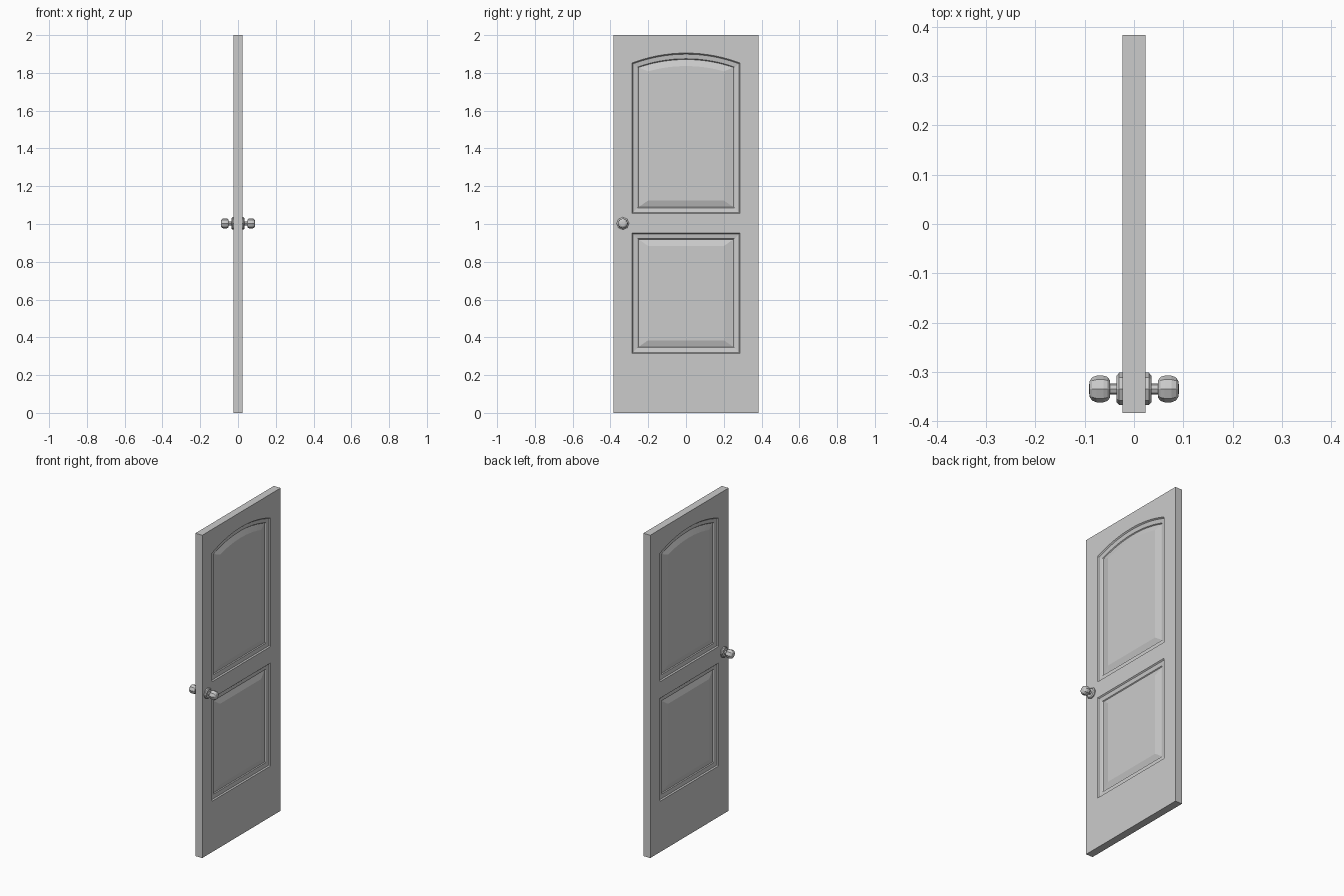
import bpy, bmesh, math
from mathutils import Matrix

if "Cube" in bpy.data.objects:
    bpy.data.objects.remove(bpy.data.objects["Cube"])

W, H, T = 0.3835, 2.0, 0.0235      # half width, height, half thickness
PW = 0.287                         # panel half width
LOW = (0.315, 0.953)               # lower panel bottom, top
UP = (1.055, 1.905)                # upper panel bottom, arch apex
R = 0.8036                         # arch radius
# moulding section: side inset, vertical inset, depth
SECTION = [(0, 0, 0), (.006, .006, .007), (.03, .03, .011),
           (.036, .034, .016), (.040, .037, .016), (.086, .069, .006)]


def new_object(name, bm):
    me = bpy.data.meshes.new(name)
    bm.to_mesh(me)
    bm.free()
    ob = bpy.data.objects.new(name, me)
    bpy.context.collection.objects.link(ob)
    return ob


def outline(bottom, top, dy, dz, arched):
    """Panel outline inset by dy, dz: two bottom corners, then the top right to left."""
    w = PW - dy
    pts = [(-w, bottom + dz), (w, bottom + dz)]
    if not arched:
        return pts + [(w, top - dz), (-w, top - dz)]
    r, cz = R - dz, top - R
    a = math.asin(w / r)
    n = 16
    for i in range(n + 1):
        t = a - 2 * a * i / n
        pts.append((r * math.sin(t), cz + r * math.cos(t)))
    return pts


def face(bm, pts, x=T):
    return bm.faces.new([bm.verts.new((x, y, z)) for y, z in pts])


# door slab: one moulded half, mirrored to the other side
bm = bmesh.new()
for bottom, top, arched in ((*LOW, False), (*UP, True)):
    rings = []
    for dy, dz, d in SECTION:
        rings.append([bm.verts.new((T - d, y, z))
                      for y, z in outline(bottom, top, dy, dz, arched)])
    for a, b in zip(rings, rings[1:]):
        for i in range(len(a)):
            j = (i + 1) % len(a)
            bm.faces.new((a[i], a[j], b[j], b[i]))
    bm.faces.new(rings[-1])

# stiles
arch = outline(*UP, 0, 0, True)
levels = [0, LOW[0], LOW[1], UP[0], arch[-1][1], H]
for s in (-1, 1):
    pts = [(s * PW, z) for z in levels] + [(s * W, H), (s * W, 0)]
    face(bm, pts if s < 0 else pts[::-1])
# rails
for z0, z1 in ((0, LOW[0]), (LOW[1], UP[0])):
    face(bm, [(-PW, z0), (PW, z0), (PW, z1), (-PW, z1)])
face(bm, arch[2:][::-1] + [(PW, H), (-PW, H)])
bmesh.ops.remove_doubles(bm, verts=bm.verts, dist=1e-5)

# edges of the slab, down to the middle plane
border = [e for e in bm.edges if e.is_boundary]
ext = bmesh.ops.extrude_edge_only(bm, edges=border)
for v in ext["geom"]:
    if isinstance(v, bmesh.types.BMVert):
        v.co.x = 0
# other side
geom = bm.verts[:] + bm.edges[:] + bm.faces[:]
dup = bmesh.ops.duplicate(bm, geom=geom)
bmesh.ops.scale(bm, vec=(-1, 1, 1),
                verts=[g for g in dup["geom"] if isinstance(g, bmesh.types.BMVert)])
bmesh.ops.remove_doubles(bm, verts=bm.verts, dist=1e-5)
bmesh.ops.recalc_face_normals(bm, faces=bm.faces)
new_object("door_slab", bm)

# door knobs: turned rosette, neck and ball
KNOB = [(.020, .033), (.030, .033), (.035, .027), (.035, .0115), (.049, .0115),
        (.049, .018), (.054, .0245), (.062, .027), (.076, .027),
        (.085, .0235), (.090, .016), (.091, .008)]
SIDES = 8
for side, name in ((1, "knob_right"), (-1, "knob_left")):
    bm = bmesh.new()
    rings = [[bm.verts.new((side * x, -0.3345 + r * math.cos(2 * math.pi * k / SIDES),
                            1.003 + r * math.sin(2 * math.pi * k / SIDES)))
              for k in range(SIDES)] for x, r in KNOB]
    for a, b in zip(rings, rings[1:]):
        for i in range(SIDES):
            j = (i + 1) % SIDES
            bm.faces.new((a[i], a[j], b[j], b[i]))
    bm.faces.new(rings[0])
    bm.faces.new(rings[-1])
    bmesh.ops.recalc_face_normals(bm, faces=bm.faces)
    new_object(name, bm)
